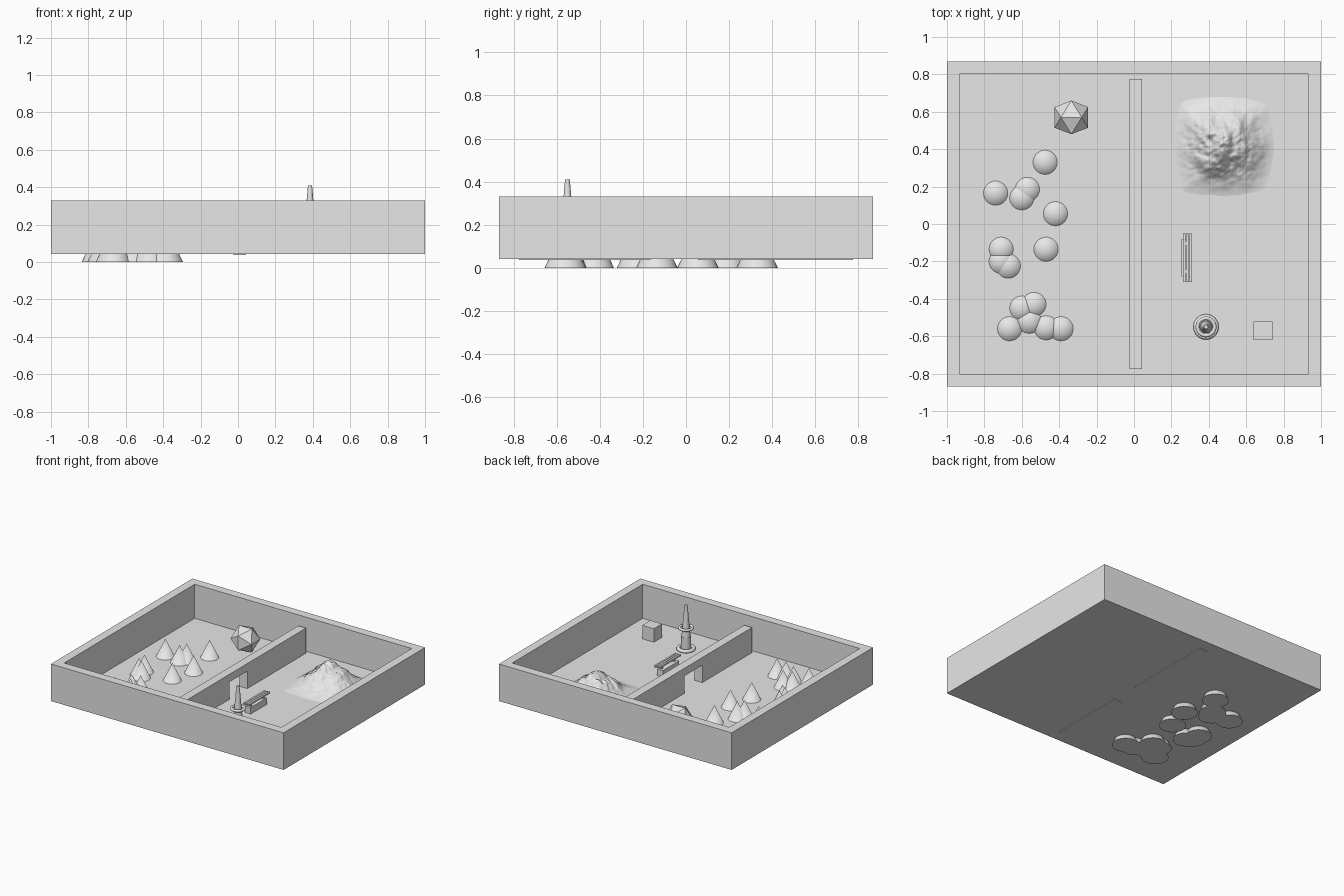
import bpy, bmesh, math
from mathutils import Vector, noise

cube = bpy.data.objects.get("Cube")
if cube:
    bpy.data.objects.remove(cube, do_unlink=True)

grey = bpy.data.materials.new("plain_grey")
grey.use_nodes = True
grey.diffuse_color = (0.8, 0.8, 0.8, 1)
grey.node_tree.nodes["Principled BSDF"].inputs["Base Color"].default_value = (0.8, 0.8, 0.8, 1)

FLOOR = 0.065


def finish(name, bm, smooth=None):
    bmesh.ops.recalc_face_normals(bm, faces=bm.faces)
    mesh = bpy.data.meshes.new(name)
    bm.to_mesh(mesh)
    bm.free()
    mesh.materials.append(grey)
    ob = bpy.data.objects.new(name, mesh)
    bpy.context.collection.objects.link(ob)
    if smooth:
        bpy.ops.object.select_all(action='DESELECT')
        ob.select_set(True)
        bpy.context.view_layer.objects.active = ob
        bpy.ops.object.shade_smooth_by_angle(angle=math.radians(smooth))
    return ob


def add_box(bm, x, y, z):
    """Add a box given its low and high limits on each axis."""
    verts = bmesh.ops.create_cube(bm, size=1)["verts"]
    for v in verts:
        v.co = [lo if c < 0 else hi for c, (lo, hi) in zip(v.co, (x, y, z))]


def box(name, x, y, z):
    bm = bmesh.new()
    add_box(bm, x, y, z)
    return finish(name, bm)


def lathe(name, centre, profile, closed=False, steps=32):
    """Spin a radius and height profile round a vertical axis."""
    bm = bmesh.new()
    pts = [bm.verts.new((r, 0, z)) for r, z in profile]
    edges = [bm.edges.new(p) for p in zip(pts, pts[1:])]
    if closed:
        edges.append(bm.edges.new((pts[-1], pts[0])))
    bmesh.ops.spin(bm, geom=pts + edges, cent=(0, 0, 0), axis=(0, 0, 1),
                   angle=math.tau, steps=steps)
    bmesh.ops.remove_doubles(bm, verts=bm.verts, dist=1e-5)
    bmesh.ops.translate(bm, verts=bm.verts, vec=(*centre, 0))
    return finish(name, bm, 35)


# Open tray: a block whose top is inset and sunk to the floor level
bm = bmesh.new()
add_box(bm, (-1, 1), (-0.868, 0.868), (0.042, 0.33))
top = max(bm.faces, key=lambda f: f.calc_center_median().z)
bmesh.ops.inset_region(bm, faces=[top], thickness=0.095)
pit = bmesh.ops.extrude_face_region(bm, geom=[top])["geom"]
bmesh.ops.delete(bm, geom=[top], context='FACES')
for v in pit:
    if isinstance(v, bmesh.types.BMVert):
        v.co.z = FLOOR
finish("tray_walls_and_floor", bm)

# Dividing wall with a doorway
wall_x = (-0.025, 0.042)
box("divider_front", wall_x, (-0.775, -0.165), (0.037, 0.26))
box("divider_back", wall_x, (0.055, 0.775), (0.037, 0.26))
box("divider_lintel", wall_x, (-0.165, 0.055), (0.2, 0.26))

# Cone trees
trees = [(-.74, .165), (-.57, .185), (-.6, .14), (-.475, .33), (-.42, .055),
         (-.47, -.135), (-.71, -.135), (-.71, -.2), (-.672, -.225), (-.6, -.45),
         (-.535, -.43), (-.56, -.52), (-.665, -.56), (-.47, -.555), (-.39, -.56)]
for i, spot in enumerate(trees):
    lathe(f"cone_tree_{i + 1}", spot, [(0, 0), (0.096, 0), (0, 0.2)])

# Twenty-sided boulder resting on an edge
bm = bmesh.new()
a = 0.0555
b = a * (1 + math.sqrt(5)) / 2
for s in (-1, 1):
    for t in (-1, 1):
        for p in ((s * a, 0, t * b), (0, s * b, t * a), (s * b, t * a, 0)):
            bm.verts.new(Vector(p) + Vector((-0.335, 0.57, 0.155)))
bmesh.ops.convex_hull(bm, input=bm.verts)
finish("faceted_boulder", bm)

# Rugged mountain fading into the floor
bm = bmesh.new()
bmesh.ops.create_grid(bm, x_segments=90, y_segments=90, size=0.28)
for v in bm.verts:
    u, w = v.co.x / 0.28, v.co.y / 0.28
    fade = max(0, 1 - max(abs(u), abs(w)) ** 3) * max(0, 1 - 0.48 * (u * u + w * w))
    dome = fade * math.exp(-1.5 * math.hypot(u + 0.15, w - 0.1) ** 2)
    rough = noise.fractal(Vector((u * 2.2, w * 2.2, 4.3)), 0.9, 2.0, 6)
    v.co.z = FLOOR - 0.004 + dome * (0.165 + 0.06 * rough)
bmesh.ops.translate(bm, verts=bm.verts, vec=(0.49, 0.41, 0))
finish("mountain", bm, 80)

# Bench: solid seat block, two posts and long slats
box("bench_block", (0.255, 0.305), (-0.28, -0.08), (FLOOR, 0.115))
bm = bmesh.new()
for y in (-0.255, -0.105):
    add_box(bm, (0.275, 0.295), (y - 0.008, y + 0.008), (0.11, 0.15))
for x in (0.268, 0.286, 0.304):
    add_box(bm, (x - 0.007, x + 0.007), (-0.31, -0.05), (0.14, 0.152))
finish("bench_slats", bm)

# Tower: column, tapered spire and two rings
tower = (0.385, -0.55)
lathe("tower_column", tower, [(0, 0.06), (0.034, 0.06), (0.034, 0.17), (0, 0.17)])
lathe("tower_spire", tower, [(0, 0.17), (0.032, 0.17), (0.011, 0.41), (0, 0.41)])


def ring(name, radius, tube, z):
    arc = [math.tau * i / 12 for i in range(12)]
    lathe(name, tower, [(radius + tube * math.cos(t), z + tube * math.sin(t))
                        for t in arc], closed=True)


ring("tower_base_ring", 0.054, 0.014, 0.075)
ring("tower_upper_ring", 0.046, 0.01, 0.235)

# Small crate
box("crate", (0.64, 0.74), (-0.62, -0.52), (FLOOR, 0.17))
